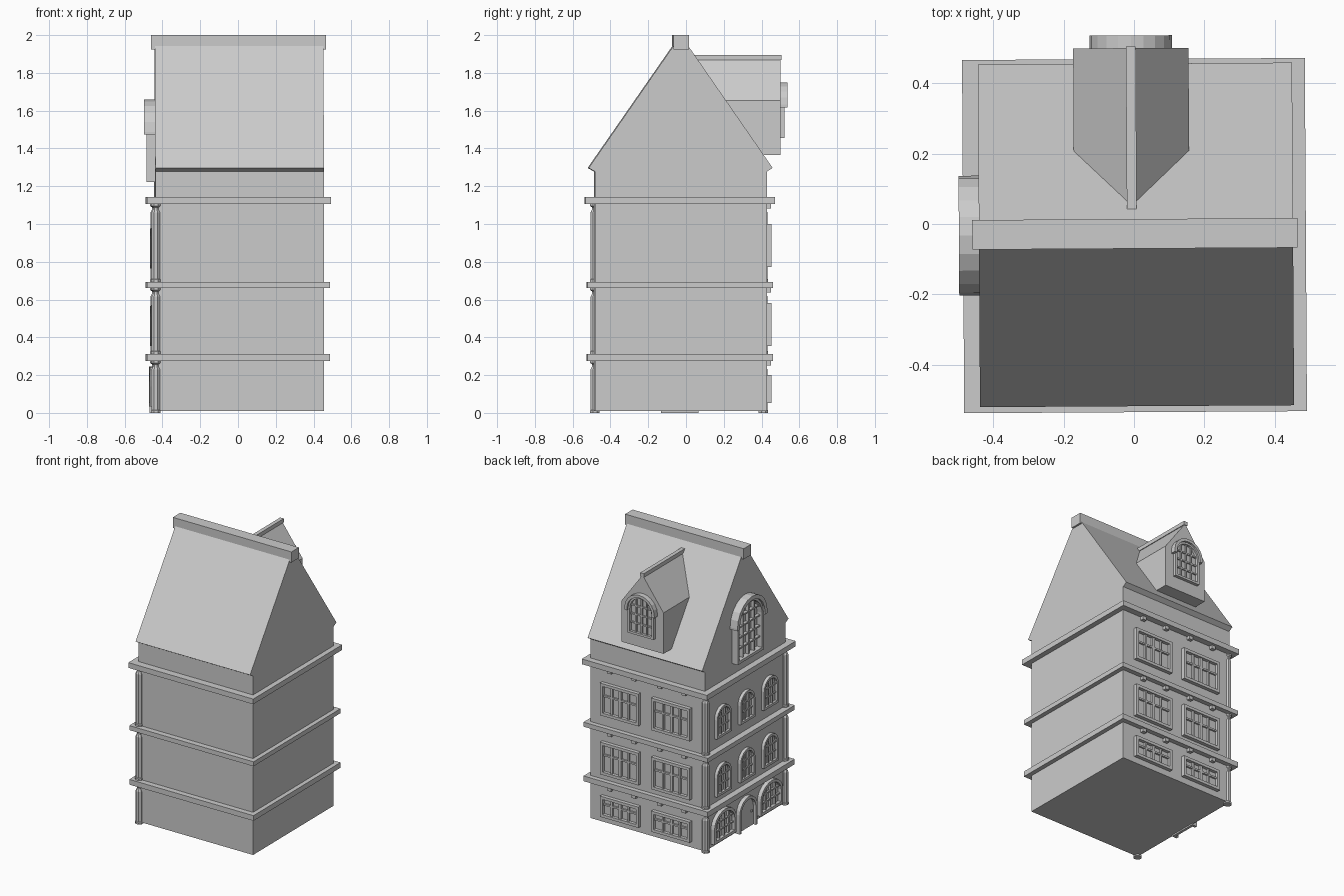
import bpy, bmesh, math
from mathutils import Matrix

cube = bpy.data.objects.get("Cube")
if cube:
    bpy.data.objects.remove(cube, do_unlink=True)

STONE = (0.6, 0.6, 0.6, 1)
stone = bpy.data.materials.new("pale_grey_stone")
stone.use_nodes = True
stone.diffuse_color = STONE
stone.node_tree.nodes["Principled BSDF"].inputs["Base Color"].default_value = STONE

TILT = Matrix.Rotation(math.radians(0.35), 4, 'Z')
X0, X1, Y0, Y1 = -0.441, 0.452, -0.484, 0.425
MID = -0.03          # ridge line position


# Wall frames: u along the wall, z up, d outwards
def gable_wall(u, z, d):
    return (X0 - d, u, z)


def back_wall(u, z, d):
    return (u, Y1 + d, z)


def dormer_wall(u, z, d):
    return (u, 0.5 + d, z)


def finish(bm, name):
    bmesh.ops.recalc_face_normals(bm, faces=bm.faces)
    mesh = bpy.data.meshes.new(name)
    bm.to_mesh(mesh)
    bm.free()
    mesh.transform(TILT)
    mesh.materials.append(stone)
    obj = bpy.data.objects.new(name, mesh)
    bpy.context.collection.objects.link(obj)
    return obj


def prism(bm, wall, outline, d0, d1):
    """Outline extruded from depth d0 to d1."""
    a = [bm.verts.new(wall(u, z, d0)) for u, z in outline]
    b = [bm.verts.new(wall(u, z, d1)) for u, z in outline]
    bm.faces.new(a)
    bm.faces.new(b)
    for i in range(len(a)):
        j = (i + 1) % len(a)
        bm.faces.new((a[i], a[j], b[j], b[i]))


def band(bm, wall, outer, inner, d0, d1, closed=True):
    """Frame between two matching outlines."""
    rings = [[bm.verts.new(wall(u, z, d)) for u, z in line]
             for line, d in ((outer, d0), (outer, d1), (inner, d1), (inner, d0))]
    n = len(outer)
    for i in range(n if closed else n - 1):
        j = (i + 1) % n
        for k in range(4):
            r, s = rings[k], rings[(k + 1) % 4]
            bm.faces.new((r[i], r[j], s[j], s[i]))
    if not closed:
        for i in (0, n - 1):
            bm.faces.new([r[i] for r in rings])


def rect(u0, u1, z0, z1):
    return [(u0, z0), (u1, z0), (u1, z1), (u0, z1)]


def arch(uc, half, z0, spring, rise, n=10):
    """Open-bottomed arch line, right foot to left foot."""
    curve = [(uc + half * math.cos(math.pi * i / n),
              spring + rise * math.sin(math.pi * i / n)) for i in range(n + 1)]
    return [(uc + half, z0)] + curve + [(uc - half, z0)]


def block(name, x0, x1, y0, y1, z0, z1):
    bm = bmesh.new()
    prism(bm, lambda u, z, d: (u, d, z), rect(x0, x1, z0, z1), y0, y1)
    return finish(bm, name)


def arched_window(name, wall, uc, half, z0, spring, rise, depth, cols, rows, rim=0.02):
    bm = bmesh.new()
    inner = arch(uc, half - rim, z0 + rim, spring, rise - rim)
    band(bm, wall, arch(uc, half, z0, spring, rise), inner, -0.01, depth)
    prism(bm, wall, inner, -0.01, 0.004)
    w, r, bar = half - rim, rise - rim, 0.005
    for i in range(1, cols):
        t = 2 * i / cols - 1
        top = spring + r * math.sqrt(1 - t * t)
        u = uc + t * w
        prism(bm, wall, rect(u - bar, u + bar, z0 + rim, top), 0, depth * 0.65)
    for i in range(1, rows):
        z = z0 + rim + (spring + r - z0 - rim) * i / rows
        h = max(0, z - spring) / r
        reach = w * math.sqrt(1 - h * h)
        prism(bm, wall, rect(uc - reach, uc + reach, z - bar, z + bar), 0, depth * 0.6)
    return finish(bm, name)


def hood(name, wall, uc, spring, outer, width, depth):
    bm = bmesh.new()
    foot = spring - 0.015
    band(bm, wall, arch(uc, outer, foot, spring, outer),
         arch(uc, outer - width, foot, spring, outer - width), -0.01, depth, False)
    return finish(bm, name)


def casement(name, uc, z0, z1):
    bm = bmesh.new()
    half, rim, bar = 0.15, 0.02, 0.006
    inner = rect(uc - half + rim, uc + half - rim, z0 + rim, z1 - rim)
    band(bm, back_wall, rect(uc - half, uc + half, z0, z1), inner, -0.01, 0.026)
    prism(bm, back_wall, inner, -0.01, 0.004)
    for i in (-1, 0, 1):
        u = uc + i * (half - rim) / 2
        b = bar if i else bar * 1.6
        prism(bm, back_wall, rect(u - b, u + b, z0 + rim, z1 - rim), 0, 0.018)
    z = z0 + (z1 - z0) * 0.6
    prism(bm, back_wall, rect(uc - half + rim, uc + half - rim, z - bar, z + bar), 0, 0.016)
    return finish(bm, name)


def column(name, y, z0, z1):
    """Eight-sided shaft with tapered neck and capital."""
    bm = bmesh.new()
    h = z1 - z0
    profile = [(0.028, 0), (0.028, 0.012), (0.024, 0.016), (0.024, h - 0.045),
               (0.016, h - 0.03), (0.016, h - 0.018), (0.027, h - 0.01), (0.027, h)]
    rings = []
    for r, z in profile:
        rings.append([bm.verts.new((X0 + 0.003 + r * math.cos(math.pi * (i + 0.5) / 4),
                                    y + r * math.sin(math.pi * (i + 0.5) / 4), z0 + z))
                      for i in range(8)])
    for a, b in zip(rings, rings[1:]):
        for i in range(8):
            j = (i + 1) % 8
            bm.faces.new((a[i], a[j], b[j], b[i]))
    bm.faces.new(rings[0])
    bm.faces.new(rings[-1])
    return finish(bm, name)


# Walls and gabled roof
block("walls", X0, X1, Y0, Y1, 0.01, 1.285)
bm = bmesh.new()
prism(bm, gable_wall, [(-0.518, 1.297), (Y0, 1.277), (Y1, 1.277), (0.456, 1.297),
                       (MID + 0.01, 1.985), (MID - 0.01, 1.985)], 0, X0 - X1)
finish(bm, "roof")
block("roof_ridge_cap", -0.46, 0.465, -0.07, 0.014, 1.925, 2.0)

# Cornices, with corbels under the back edge
levels = [(0.275, 0.312, 0), (0.661, 0.693, 0), (1.106, 1.143, 0.011)]
for i, (z0, z1, grow) in enumerate(levels, 1):
    block(f"cornice_{i}", -0.486, 0.483 + grow / 2, -0.524 - grow, 0.458 + grow, z0, z1)
    for k, x in enumerate((-0.29, -0.1, 0.1, 0.29), 1):
        block(f"corbel_{i}_{k}", x - 0.015, x + 0.015, Y1 - 0.01, Y1 + 0.024, z0 - 0.024, z0)

# Corner columns on the gable front
for i, (z0, z1) in enumerate(((0, 0.275), (0.312, 0.661), (0.693, 1.106)), 1):
    column(f"column_front_{i}", -0.48, z0, z1)
    column(f"column_back_{i}", 0.412, z0, z1)

# Back wall casements
for i, (z0, z1) in enumerate(((0.053, 0.2), (0.354, 0.582), (0.772, 1.0)), 1):
    for side, x in (("left", 0.21), ("right", -0.19)):
        casement(f"casement_{side}_{i}", x, z0, z1)

# Arched windows on the gable side
for i, z0 in enumerate((0.355, 0.765), 1):
    for k in (-1, 0, 1):
        arched_window(f"arched_window_{i}_{k + 2}", gable_wall, MID + k * 0.265, 0.082,
                      z0, z0 + 0.135, 0.08, 0.022, 3, 3, 0.017)
for k in (-1, 1):
    arched_window(f"shop_window_{k + 2}", gable_wall, MID + k * 0.262, 0.125,
                  0.035, 0.14, 0.105, 0.028, 4, 3)

# Door with surround and knob
bm = bmesh.new()
opening = arch(MID, 0.08, 0.0, 0.135, 0.075)
band(bm, gable_wall, arch(MID, 0.1, 0.0, 0.135, 0.095), opening, -0.01, 0.028, False)
finish(bm, "door_surround")
bm = bmesh.new()
prism(bm, gable_wall, opening, -0.01, 0.008)
finish(bm, "door")
bm = bmesh.new()
prism(bm, gable_wall, rect(MID - 0.06, MID - 0.048, 0.1, 0.112), 0, 0.02)
finish(bm, "door_knob")

# Large gable window
arched_window("gable_window", gable_wall, MID, 0.147, 1.222, 1.488, 0.147, 0.044, 4, 5)
hood("gable_window_hood", gable_wall, MID, 1.488, 0.17, 0.028, 0.057)

# Dormer on the back slope
DX = -0.006
bm = bmesh.new()
prism(bm, dormer_wall, [(DX - 0.164, 1.365), (DX + 0.164, 1.365), (DX + 0.164, 1.655),
                        (DX, 1.88), (DX - 0.164, 1.655)], -0.5, 0)
finish(bm, "dormer")
block("dormer_ridge_cap", DX - 0.014, DX + 0.014, 0.04, 0.505, 1.868, 1.895)
arched_window("dormer_window", dormer_wall, DX, 0.1, 1.455, 1.633, 0.1, 0.022, 4, 4, 0.016)
hood("dormer_window_hood", dormer_wall, DX, 1.633, 0.117, 0.02, 0.036)
